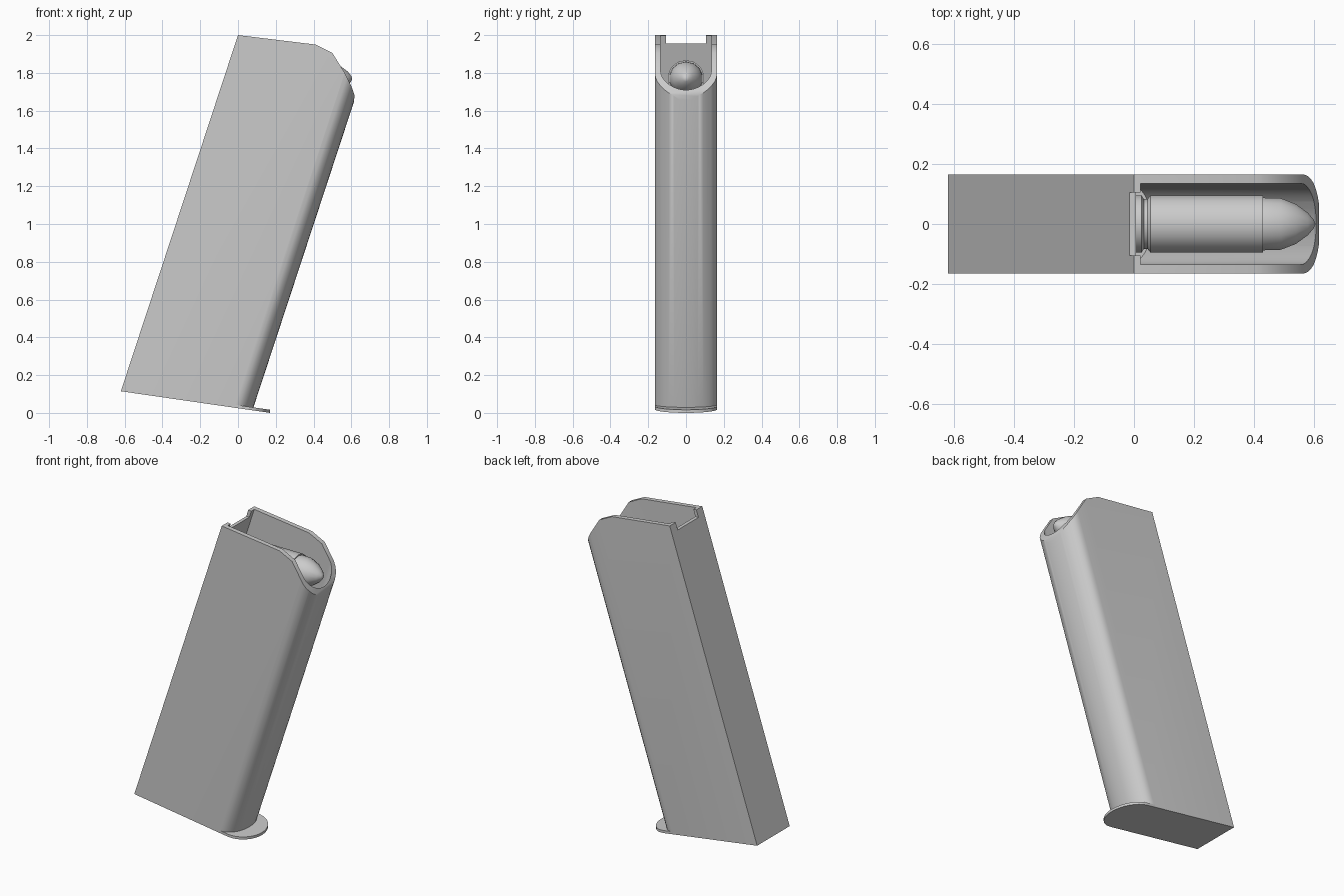
import bpy, bmesh, math

if "Cube" in bpy.data.objects:
    bpy.data.objects.remove(bpy.data.objects["Cube"])

LEAN = 0.329      # x shift per unit of height
REAR = -0.658     # x of the rear edge at z = 0
TILT = 0.145      # downward slope of the base toward the front


def make_object(name, bm):
    bmesh.ops.remove_doubles(bm, verts=bm.verts, dist=1e-5)
    bmesh.ops.recalc_face_normals(bm, faces=bm.faces)
    me = bpy.data.meshes.new(name)
    bm.to_mesh(me)
    bm.free()
    ob = bpy.data.objects.new(name, me)
    bpy.context.collection.objects.link(ob)
    return ob


def loft(name, low, high):
    """Solid between two matching outlines."""
    bm = bmesh.new()
    a = [bm.verts.new(p) for p in low]
    b = [bm.verts.new(p) for p in high]
    n = len(a)
    bm.faces.new(a[::-1])
    bm.faces.new(b)
    for i in range(n):
        j = (i + 1) % n
        bm.faces.new((a[i], a[j], b[j], b[i]))
    return make_object(name, bm)


def section(back, front, half, depth, seg=16):
    """Plan outline: square back, elliptical front."""
    pts = [(back, -half)]
    for i in range(seg + 1):
        t = -math.pi / 2 + math.pi * i / seg
        pts.append((front - depth + depth * math.cos(t), half * math.sin(t)))
    return pts + [(back, half)]


def leaning(pts, z0, slope):
    """Place a plan outline on a sloped plane along the leaning axis."""
    out = []
    for u, y in pts:
        x = (u + LEAN * z0 + REAR) / (1 + LEAN * slope)
        out.append((x, y, z0 - slope * x))
    return out


def leaning_prism(name, pts, z0):
    return loft(name, leaning(pts, z0, TILT), leaning(pts, 2.3, 0))


def activate(ob):
    bpy.ops.object.select_all(action='DESELECT')
    ob.select_set(True)
    bpy.context.view_layer.objects.active = ob


def subtract(ob, cutter):
    mod = ob.modifiers.new("cut", 'BOOLEAN')
    mod.operation = 'DIFFERENCE'
    mod.solver = 'EXACT'
    mod.object = cutter
    activate(ob)
    bpy.ops.object.modifier_apply(modifier=mod.name)
    bpy.data.objects.remove(cutter)


def smooth(ob, angle=32):
    activate(ob)
    bpy.ops.object.shade_smooth_by_angle(angle=math.radians(angle))


# Hollow leaning shell
shell = leaning_prism("shell", section(0, 0.73, 0.165, 0.1), 0.0247)
subtract(shell, leaning_prism("cavity", section(0.022, 0.703, 0.135, 0.085), 0.055))

# Curved top edge, cut straight across
top = [(-0.4, 2.049), (0, 2.0), (0.41, 1.95), (0.5, 1.905), (0.565, 1.80),
       (0.6, 1.73), (0.616, 1.685), (0.615, 1.65), (0.64, 1.64),
       (1.0, 1.64), (1.0, 2.5), (-0.4, 2.5)]
subtract(shell, loft("top_cutter", [(x, -0.4, z) for x, z in top],
                     [(x, 0.4, z) for x, z in top]))

# Notch in the rear wall
notch = [(-0.1, -0.105), (0.05, -0.105), (0.05, 0.105), (-0.1, 0.105)]
subtract(shell, loft("notch_cutter", [(x, y, 1.955) for x, y in notch],
                     [(x, y, 2.2) for x, y in notch]))
smooth(shell)

# Base plate lip with rounded front
lip = section(-0.02, 0.17, 0.165, 0.13)
base_lip = loft("base_lip", [(x, y, 0.0247 - TILT * x) for x, y in lip],
                [(x, y, 0.041 - TILT * x) for x, y in lip])
smooth(base_lip)

# Round: rim, groove, case and rounded nose, turned about a level axis
profile = [(-0.01, 0), (-0.01, 0.098), (0.025, 0.098), (0.033, 0.085),
           (0.045, 0.085), (0.055, 0.098), (0.43, 0.098), (0.43, 0.09),
           (0.49, 0.088), (0.54, 0.068), (0.58, 0.038), (0.598, 0.016), (0.605, 0)]
bm = bmesh.new()
verts = [bm.verts.new((x, 0, 1.77 + r)) for x, r in profile]
edges = [bm.edges.new(p) for p in zip(verts, verts[1:])]
bmesh.ops.spin(bm, geom=verts + edges, cent=(0, 0, 1.77), axis=(1, 0, 0),
               angle=2 * math.pi, steps=14)
inner_round = make_object("inner_round", bm)
smooth(inner_round, 40)
